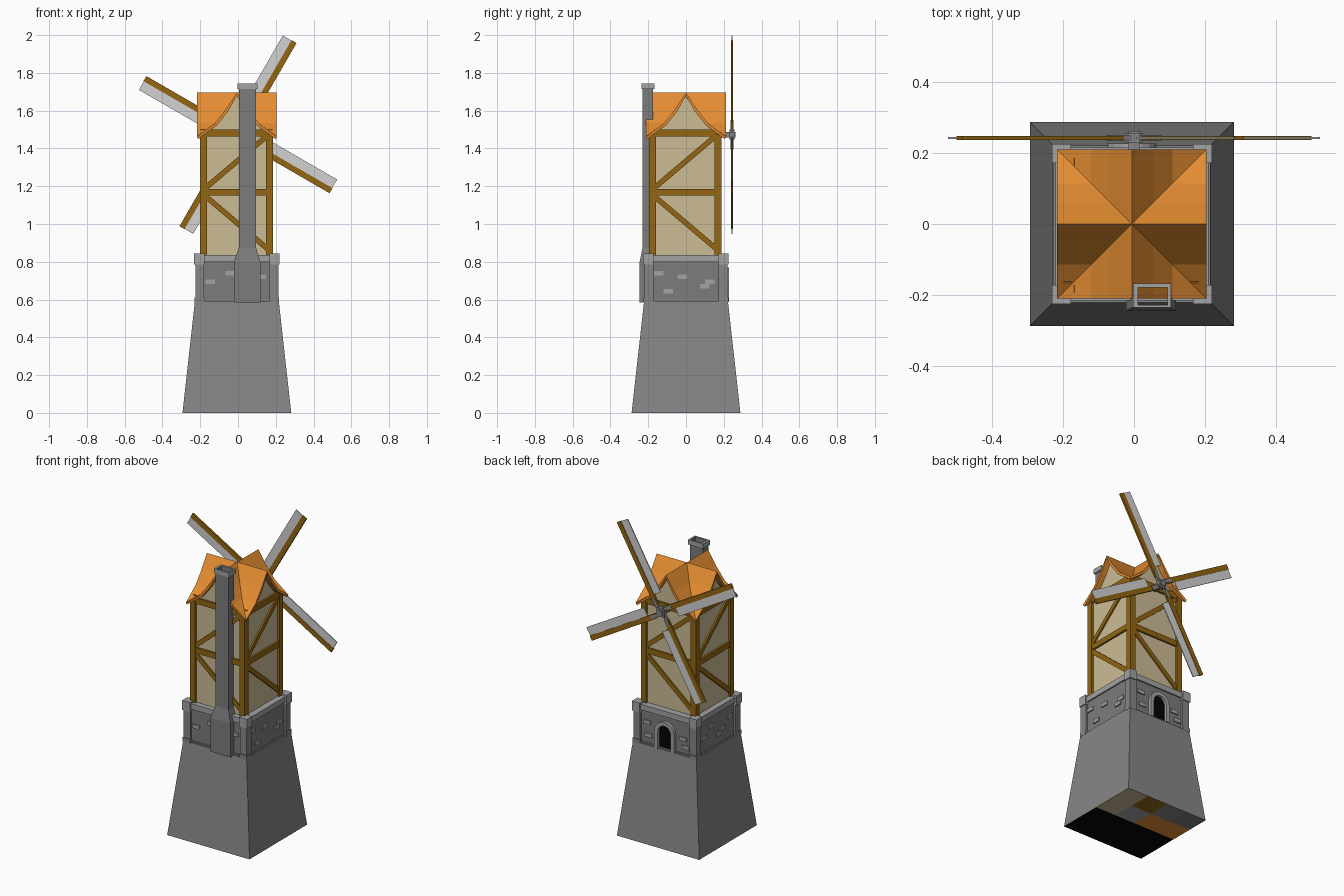
import bpy, bmesh, math
from mathutils import Matrix, Vector

if "Cube" in bpy.data.objects:
    bpy.data.objects.remove(bpy.data.objects["Cube"])


def material(name, r, g, b):
    m = bpy.data.materials.new(name)
    lin = [((c / 255 + 0.055) / 1.055) ** 2.4 if c > 10 else c / 255 / 12.92 for c in (r, g, b)]
    m.diffuse_color = (*lin, 1)
    m.use_nodes = True
    m.node_tree.nodes["Principled BSDF"].inputs["Base Color"].default_value = m.diffuse_color
    return m


ORANGE = material("orange_roof", 228, 141, 50)
BEIGE = material("beige_plaster", 204, 188, 150)
BROWN = material("brown_timber", 146, 102, 18)
SAIL = material("pale_grey_sail", 210, 210, 210)
TRIM = material("light_grey_trim", 163, 163, 163)
STONE = material("grey_stone", 134, 134, 134)
DARK = material("dark_grey_wall", 124, 124, 124)
BLACK = material("black", 4, 4, 4)
CX = -0.006                                     # tower axis in x


def finish(name, bm, *mats, recalc=True):
    if recalc:
        bmesh.ops.recalc_face_normals(bm, faces=bm.faces)
    me = bpy.data.meshes.new(name)
    bm.to_mesh(me)
    bm.free()
    for m in mats:
        me.materials.append(m)
    ob = bpy.data.objects.new(name, me)
    bpy.context.collection.objects.link(ob)
    return ob


def box(name, x, y, z, mat, M=Matrix()):
    """Box from (min, max) pairs, then moved by matrix M."""
    bm = bmesh.new()
    bmesh.ops.create_cube(bm, size=1)
    for v in bm.verts:
        v.co = M @ Vector([(a + b) / 2 + (b - a) * c for (a, b), c in zip((x, y, z), v.co)])
    return finish(name, bm, mat)


def loft(name, rings, mats, rule=lambda i: 0, cap=False):
    """Rectangular rings (x0, x1, y0, y1, z) joined in order."""
    bm = bmesh.new()
    loops = [[bm.verts.new(p) for p in ((a, c, z), (b, c, z), (b, d, z), (a, d, z))]
             for a, b, c, d, z in rings]
    for i, (lo, hi) in enumerate(zip(loops, loops[1:])):
        for k in range(4):
            n = (k + 1) % 4
            f = bm.faces.new((lo[k], lo[n], hi[n], hi[k]))
            f.material_index = rule(i)
    if cap:
        bm.faces.new(loops[-1])
    return finish(name, bm, *mats, recalc=False)


def side(k, cx=CX, cy=0):
    """Turn a part made for the front onto side k (front, right, back, left)."""
    return Matrix.Translation((cx, cy, 0)) @ Matrix.Rotation(k * math.pi / 2, 4, 'Z')


# Tapered base
B, T = 0.288, 0.222
loft("base", [(CX - B, CX + B, -B, B, 0), (CX - T, CX + T, -T, T, 0.592)], [STONE], cap=True)

# Coloured patches on the underside: u runs from +x to -x, v from +y to -y
patches = [(0, 1, .5, 1, BLACK), (0, .25, 0, .5, BEIGE), (.25, .5, 0, .25, BROWN),
           (.25, .5, .25, .5, TRIM), (.5, .75, 0, .25, STONE), (.75, 1, 0, .25, DARK),
           (.5, 1, .25, .5, ORANGE)]
bm = bmesh.new()
for i, (u0, u1, v0, v1, m) in enumerate(patches):
    f = bm.faces.new([bm.verts.new((CX + B * (1 - 2 * u), B * (1 - 2 * v), 0))
                      for u, v in ((u0, v0), (u0, v1), (u1, v1), (u1, v0))])
    f.material_index = i
    f.normal_update()
    if f.normal.z > 0:
        f.normal_flip()
finish("underside", bm, *[p[4] for p in patches], recalc=False)

# Stone storey: wall, ledge, corner posts and caps, scattered bricks
W = 0.207
box("stone_wall", (-W, W), (-W, W), (0.58, 0.81), DARK, side(0))
box("stone_ledge", (-.216, .216), (-.216, .216), (0.80, 0.835), TRIM, side(0))
bricks = [[(-.14, .695), (-.035, .74), (.13, .72)],
          [(-.145, .74), (-.095, .645), (-.02, .72), (.10, .67), (.125, .695)],
          [(-.13, .73), (-.12, .65), (.12, .69), (.14, .64)],
          [(-.13, .69), (-.06, .74), (.02, .66), (.05, .685), (.13, .73)]]
for k in range(4):
    M = side(k)
    box("corner_post", (-.22, -.173), (-.22, -.173), (0.585, 0.79), STONE, M)
    box("corner_cap", (-.226, -.172), (-.226, -.172), (0.785, 0.845), TRIM, M)
    box("corner_foot", (-.224, -.172), (-.224, -.172), (0.585, 0.612), STONE, M)
    box("wall_foot", (-.2, .2), (-.213, -.19), (0.585, 0.60), STONE, M)
    for x, z in bricks[k]:
        box("brick", (x - .025, x + .025), (-W - .007, -W), (z - .012, z + .012), TRIM, M)


# Arched door on the back
def arch(w):
    pts = [(-w, 0.59)]
    pts += [(-w * math.cos(a), 0.70 + w * math.sin(a)) for a in (i * math.pi / 8 for i in range(9))]
    return pts + [(w, 0.59)]


bm = bmesh.new()
bm.faces.new([bm.verts.new((CX + x, W + .004, z)) for x, z in arch(.046)][::-1])
bm.faces.ensure_lookup_table()
bm.faces[0].normal_update()
if bm.faces[0].normal.y < 0:
    bm.faces[0].normal_flip()
finish("door", bm, BLACK, recalc=False)

bm = bmesh.new()
rows = [[bm.verts.new((CX + x, y, z)) for x, z in arch(w)]
        for w, y in ((.07, W - .01), (.07, W + .02), (.045, W + .02), (.045, W - .01))]
for a, b in zip(rows, rows[1:] + rows[:1]):
    for i in range(len(a) - 1):
        bm.faces.new((a[i], a[i + 1], b[i + 1], b[i]))
finish("door_frame", bm, TRIM)

# Timber-framed storey
H, P = 0.192, 0.178                             # frame and plaster half widths
TX, TY = -0.008, -0.004
box("plaster_walls", (-P, P), (-P, P), (0.83, 1.47), BEIGE, side(0, TX, TY))


def brace(x0, z0, x1, z1, M):
    a, length = math.atan2(z1 - z0, x1 - x0), math.hypot(x1 - x0, z1 - z0)
    R = Matrix.Translation((x0, 0, z0)) @ Matrix.Rotation(-a, 4, 'Y')
    box("brace", (0, length), (-H + .004, -P + .01), (-.014, .014), BROWN, M @ R)


for k in range(4):
    M = side(k, TX, TY)
    box("post", (-H, -H + .037), (-H, -H + .037), (0.835, 1.475), BROWN, M)
    box("middle_beam", (-H + .02, H - .02), (-H + .002, -P + .01), (1.15, 1.185), BROWN, M)
    box("top_beam", (-H + .03, H - .03), (-H + .002, -P + .01), (1.463, 1.5), BROWN, M)
    brace(-.165, 1.148, .165, 0.868, M)
    brace(-.165, 1.19, .16, 1.465, M)

# Cross-gabled flared roof: four wedges meeting in the valleys
profile = [(0, 1.695), (.06, 1.605), (.115, 1.535), (.211, 1.463)]
full = [(-x, z) for x, z in profile[:0:-1]] + profile
E = 0.211
bm = bmesh.new()
for k in range(4):
    M = side(k)
    for (xa, za), (xb, zb) in zip(full, full[1:]):
        pts = [(xa, -E, za), (xb, -E, zb), (xb, -abs(xb), zb), (xa, -abs(xa), za)]
        uniq = []
        for p in pts:
            if p not in uniq:
                uniq.append(p)
        f = bm.faces.new([bm.verts.new(M @ Vector(p)) for p in uniq])
        f.normal_update()
        if f.normal.z < 0:
            f.normal_flip()
bmesh.ops.remove_doubles(bm, verts=bm.verts, dist=1e-4)
roof = finish("roof", bm, ORANGE, recalc=False)
mod = roof.modifiers.new("thickness", 'SOLIDIFY')
mod.thickness, mod.offset = 0.016, -1

# Plaster gables under the roof
for k in range(2):
    M = side(k, TX, TY)
    outline = [(-.165, 1.46)] + [(x, z - .014) for x, z in full[1:-1]] + [(.165, 1.46)]
    bm = bmesh.new()
    f = bm.faces.new([bm.verts.new(M @ Vector((x, -P, z))) for x, z in outline])
    ext = bmesh.ops.extrude_face_region(bm, geom=[f], use_keep_orig=True)
    shift = M.to_3x3() @ Vector((0, 2 * P, 0))
    bmesh.ops.translate(bm, vec=shift, verts=[v for v in ext["geom"] if isinstance(v, bmesh.types.BMVert)])
    finish("gables", bm, BEIGE)

# Hollow chimney with a flared foot and a light rim
foot, shaft = (-.022, .118, -.245, -.175), (.005, .095, -.23, -.175)
rim, flue = (-.003, .104, -.236, -.168), (.011, .094, -.229, -.179)
loft("chimney", [(*foot, .585), (*foot, .80), (*shaft, .875), (*shaft, 1.715), (*rim, 1.715),
                 (*rim, 1.745), (*flue, 1.745), (*flue, 1.40)],
     [DARK, TRIM], lambda i: 1 if 3 <= i <= 5 else 0)

# Sails at the back, turned about the hub
HUB = Matrix.Translation((0, 0, 1.473))
box("axle", (-.015, .015), (.17, .262), (-.015, .015), STONE, HUB)
box("hub", (-.026, .026), (.23, .256), (-.026, .026), STONE, HUB)
for k in range(4):
    M = HUB @ Matrix.Rotation(-math.radians(60 + 90 * k), 4, 'Y')
    box("hub_arm", (0, .09), (.235, .251), (-.02, 0), STONE, M)
    box("sail_bar", (.05, .575), (.237, .249), (-.026, .005), BROWN, M)
    box("sail", (.11, .573), (.240, .246), (.004, .057), SAIL, M)
